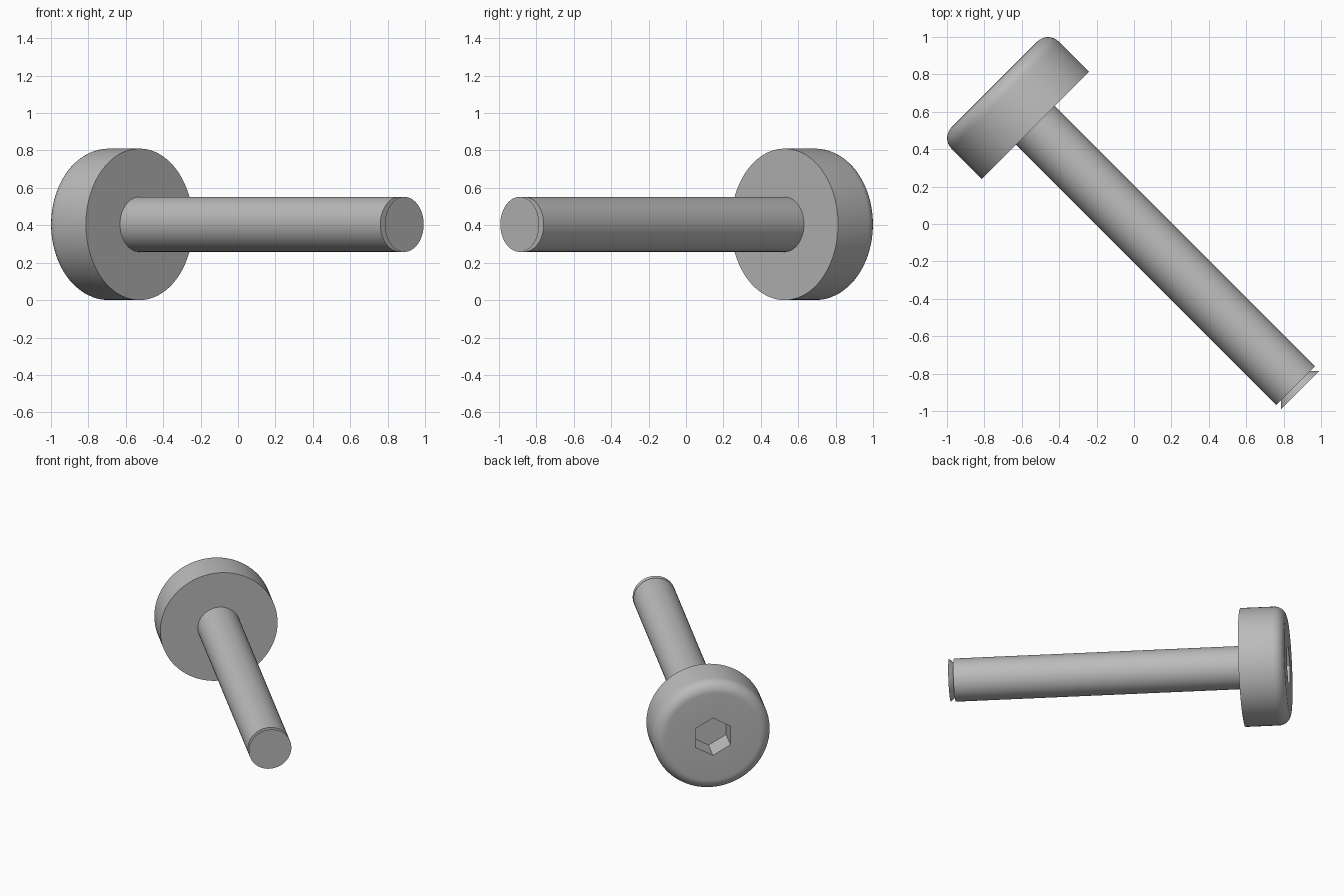
import bpy, bmesh, math
from mathutils import Matrix, Vector

if "Cube" in bpy.data.objects:
    bpy.data.objects.remove(bpy.data.objects["Cube"], do_unlink=True)

SEGMENTS = 96
HEAD_R, SHAFT_R, NECK_R, HEX_R = 0.405, 0.147, 0.113, 0.14
TOP, UNDER, SHAFT_END, TIP_END = -1.055, -0.745, 1.223, 1.257
FILLET, SOCKET_DEPTH = 0.08, 0.17

# Bolt axis lies level, running diagonally from back right to front left
axis = Vector((1, -1, 0)).normalized()
up = Vector((0, 0, 1))
frame = Matrix((up, axis.cross(up), axis)).transposed().to_4x4()
frame.translation = (0, 0, HEAD_R)

steel = bpy.data.materials.new("grey_steel")
steel.use_nodes = True
steel.diffuse_color = (0.5, 0.5, 0.5, 1)
steel.node_tree.nodes["Principled BSDF"].inputs["Base Color"].default_value = (0.5, 0.5, 0.5, 1)


def ring(bm, radius, s, count=SEGMENTS):
    """Closed loop of vertices around the axis at distance s along it."""
    return [bm.verts.new((radius * math.cos(a), radius * math.sin(a), s))
            for a in (math.tau * i / count for i in range(count))]


def bridge(bm, a, b):
    for i in range(len(a)):
        j = (i + 1) % len(a)
        bm.faces.new((a[i], a[j], b[j], b[i]))


def lathe(bm, profile):
    rings = [ring(bm, r, s) for r, s in profile]
    for a, b in zip(rings, rings[1:]):
        bridge(bm, a, b)
    return rings


def loop_edges(bm, loop):
    pairs = zip(loop, loop[1:] + loop[:1])
    return [bm.edges.get(p) or bm.edges.new(p) for p in pairs]


def finish(bm, name):
    bmesh.ops.recalc_face_normals(bm, faces=bm.faces)
    mesh = bpy.data.meshes.new(name)
    bm.to_mesh(mesh)
    bm.free()
    mesh.materials.append(steel)
    obj = bpy.data.objects.new(name, mesh)
    obj.matrix_world = frame
    bpy.context.collection.objects.link(obj)
    bpy.ops.object.select_all(action="DESELECT")
    obj.select_set(True)
    bpy.context.view_layer.objects.active = obj
    bpy.ops.object.shade_smooth_by_angle(angle=math.radians(30))


# Head with a rounded outer rim and a hexagonal socket
bm = bmesh.new()
rim = [(HEAD_R - FILLET * (1 - math.cos(a)), TOP + FILLET * (1 - math.sin(a)))
       for a in (math.pi / 2 * i / 8 for i in range(9))]
rings = lathe(bm, [(SHAFT_R, UNDER), (HEAD_R, UNDER)] + rim)
mouth = ring(bm, HEX_R, TOP, 6)
floor = ring(bm, HEX_R, TOP + SOCKET_DEPTH, 6)
bridge(bm, mouth, floor)
bm.faces.new(floor)
bmesh.ops.triangle_fill(bm, use_beauty=True, normal=(0, 0, -1),
                        edges=loop_edges(bm, rings[-1]) + loop_edges(bm, mouth))
finish(bm, "head")

# Plain cylindrical shaft with a flat shoulder at its end
bm = bmesh.new()
lathe(bm, [(SHAFT_R, UNDER), (SHAFT_R, SHAFT_END), (NECK_R, SHAFT_END)])
finish(bm, "shaft")

# Flared end disc
bm = bmesh.new()
rings = lathe(bm, [(NECK_R, SHAFT_END), (SHAFT_R, TIP_END)])
bm.faces.new(rings[-1])
finish(bm, "flared_tip")
